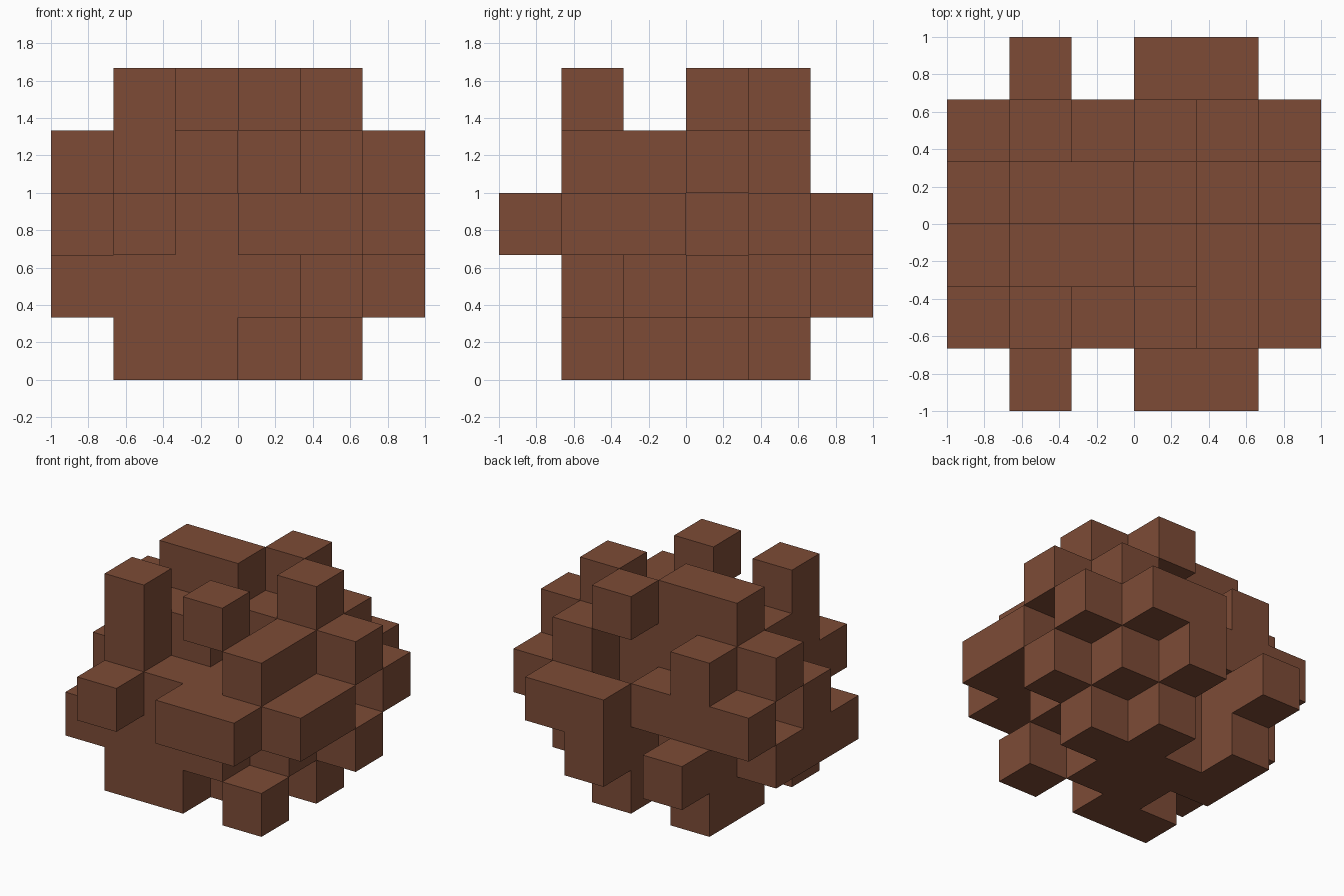
import bpy, bmesh
from mathutils import Vector

if "Cube" in bpy.data.objects:
    bpy.data.objects.remove(bpy.data.objects["Cube"], do_unlink=True)

CELL = 1 / 3


def block(x0, x1, y0, y1, z0, z1):
    """Cells of a box, inclusive ranges."""
    return {(x, y, z) for x in range(x0, x1 + 1)
            for y in range(y0, y1 + 1) for z in range(z0, z1 + 1)}


# Solid core
cells = block(1, 4, 1, 4, 0, 3)

# Notches cut into the core
cells -= {(3, 1, 0), (1, 2, 0), (4, 2, 0), (2, 4, 0), (4, 4, 0)}   # underside
cells -= {(4, 1, 1), (2, 4, 1), (3, 4, 2)}                         # flanks
cells -= {(2, 1, 3), (3, 1, 3), (3, 2, 3), (2, 4, 3), (3, 4, 3)}   # upper rim

# Knobs on the top
cells |= block(1, 2, 3, 3, 4, 4)
cells |= {(1, 1, 4), (3, 1, 4), (4, 3, 4), (3, 4, 4)}

# Knobs on the -x side
cells |= block(0, 0, 1, 3, 1, 1)
cells |= {(0, 2, 2), (0, 4, 2), (0, 3, 3)}

# Knobs on the +x side
cells |= block(5, 5, 1, 2, 2, 2)
cells |= {(5, 3, 1), (5, 4, 2), (5, 3, 3)}

# Knobs on the front and back
cells |= block(3, 4, 0, 0, 2, 2) | {(1, 0, 2)}
cells |= block(3, 4, 5, 5, 2, 2) | {(3, 5, 1), (1, 5, 1)}

# Outer shell: one quad wherever a filled cell meets an empty one
bm = bmesh.new()
corners = {}


def corner(p):
    key = tuple(round(c) for c in p)
    if key not in corners:
        x, y, z = key
        corners[key] = bm.verts.new(((x - 3) * CELL, (y - 3) * CELL, z * CELL))
    return corners[key]


for cell in sorted(cells):
    for axis in range(3):
        for side in (-1, 1):
            n = Vector((0, 0, 0))
            n[axis] = side
            if tuple(round(c + d) for c, d in zip(cell, n)) in cells:
                continue
            u = Vector((0, 0, 0))
            u[(axis + 1) % 3] = 1
            v = n.cross(u)
            mid = Vector(cell) + Vector((.5, .5, .5)) + n / 2
            bm.faces.new([corner(mid + (u * a + v * b) / 2)
                          for a, b in ((-1, -1), (1, -1), (1, 1), (-1, 1))])

mesh = bpy.data.meshes.new("block_cluster")
bm.to_mesh(mesh)
bm.free()
cluster = bpy.data.objects.new("block_cluster", mesh)
bpy.context.collection.objects.link(cluster)

# Single flat brown
brown = bpy.data.materials.new("brown")
brown.use_nodes = True
colour = (0.205, 0.071, 0.037, 1)
brown.diffuse_color = colour
brown.node_tree.nodes["Principled BSDF"].inputs["Base Color"].default_value = colour
mesh.materials.append(brown)
